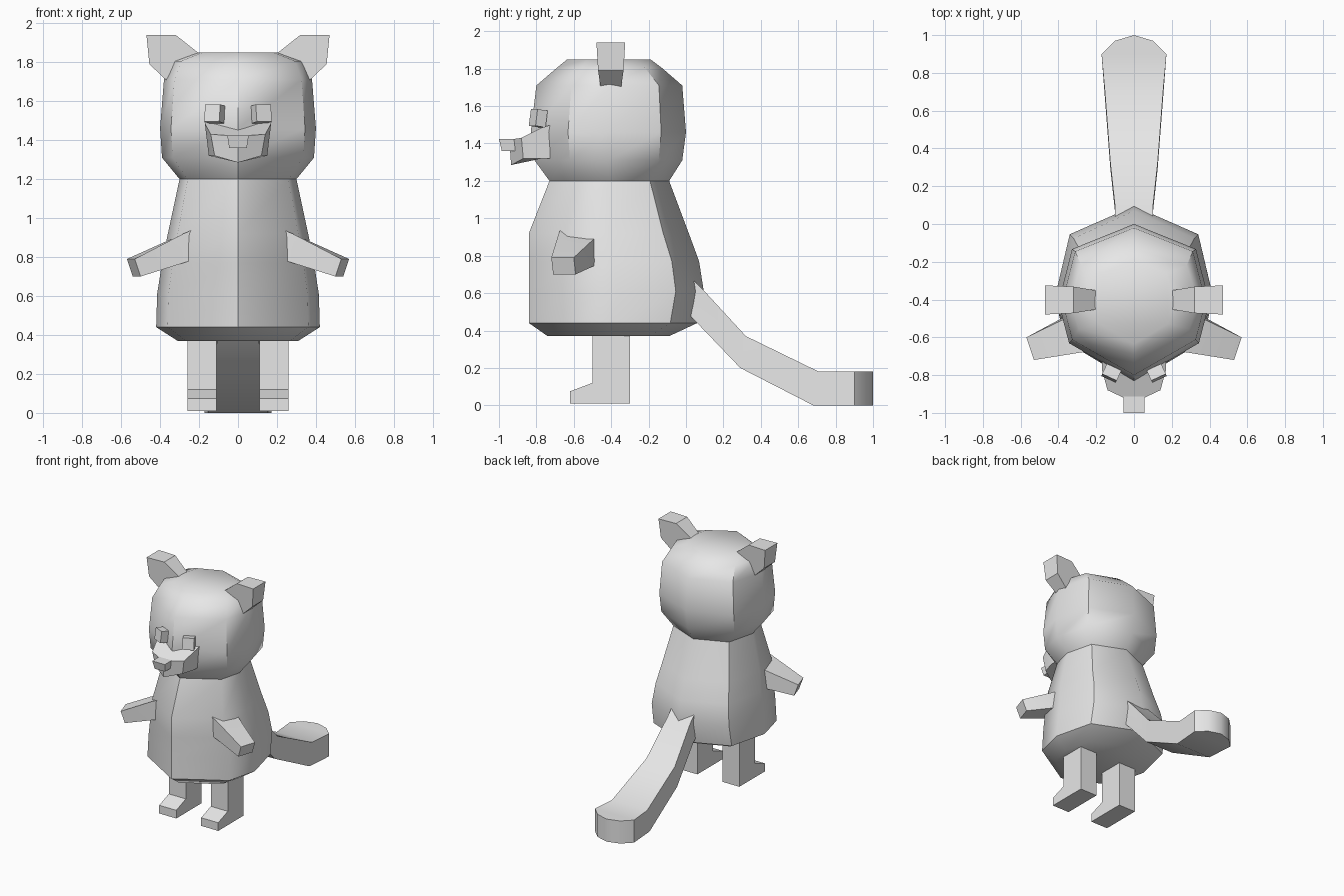
import bpy
import bmesh
import math
from mathutils import Matrix

if "Cube" in bpy.data.objects:
    bpy.data.objects.remove(bpy.data.objects["Cube"])

grey = bpy.data.materials.new("plain grey")
grey.diffuse_color = (0.8, 0.8, 0.8, 1)
grey.use_nodes = True
grey.node_tree.nodes["Principled BSDF"].inputs["Base Color"].default_value = grey.diffuse_color


def finish(name, bm, angle):
    """Turn a bmesh into a shaded object."""
    bmesh.ops.recalc_face_normals(bm, faces=bm.faces)
    mesh = bpy.data.meshes.new(name)
    bm.to_mesh(mesh)
    bm.free()
    mesh.materials.append(grey)
    obj = bpy.data.objects.new(name, mesh)
    bpy.context.collection.objects.link(obj)
    bpy.ops.object.select_all(action='DESELECT')
    obj.select_set(True)
    bpy.context.view_layer.objects.active = obj
    bpy.ops.object.shade_smooth_by_angle(angle=math.radians(angle))
    return obj


def loft(name, rings, angle=30):
    """Skin a series of equal-length closed rings and cap both ends."""
    bm = bmesh.new()
    loops = [[bm.verts.new(p) for p in ring] for ring in rings]
    for a, b in zip(loops, loops[1:]):
        n = len(a)
        for i in range(n):
            j = (i + 1) % n
            bm.faces.new((a[i], a[j], b[j], b[i]))
    bm.faces.new(loops[0])
    bm.faces.new(loops[-1])
    return finish(name, bm, angle)


def torso_ring(z, w, front, back):
    """Eight-sided outline with a pointed front and back."""
    length = back - front
    half = [(0.86 * w, front + 0.24 * length), (w, front + 0.5 * length),
            (0.82 * w, back - 0.16 * length)]
    return ([(0, front, z)] + [(x, y, z) for x, y in half] + [(0, back, z)]
            + [(-x, y, z) for x, y in reversed(half)])


# Body: pear shape with a bevelled bottom
loft("body", [torso_ring(*r) for r in (
    (0.37, 0.31, -0.74, -0.09), (0.44, 0.42, -0.84, 0.06),
    (0.61, 0.415, -0.84, 0.095), (0.77, 0.39, -0.84, 0.07),
    (0.92, 0.36, -0.84, 0.015), (1.20, 0.30, -0.73, -0.09))], 50)

# Head: rounded block
loft("head", [torso_ring(*r) for r in (
    (1.20, 0.30, -0.73, -0.09), (1.31, 0.39, -0.81, -0.02),
    (1.46, 0.40, -0.83, 0.0), (1.71, 0.38, -0.80, -0.02),
    (1.805, 0.34, -0.69, -0.13), (1.85, 0.21, -0.635, -0.19))], 44)

# Tail: sloping strip that widens to a rounded tip
tail_sections = [(0.10, -0.03, 0.74, -0.03, 0.53), (0.10, 0.09, 0.62, 0.06, 0.44),
                 (0.125, 0.32, 0.37, 0.29, 0.20), (0.155, 0.71, 0.18, 0.68, 0.0),
                 (0.172, 0.90, 0.18, 0.90, 0.0), (0.10, 0.97, 0.18, 0.97, 0.0)]
bm = bmesh.new()
rows = [[bm.verts.new(p) for p in ((-w, yt, zt), (w, yt, zt), (w, yb, zb), (-w, yb, zb))]
        for w, yt, zt, yb, zb in tail_sections]
for a, b in zip(rows, rows[1:]):
    for i in range(4):
        bm.faces.new((a[i], a[(i + 1) % 4], b[(i + 1) % 4], b[i]))
bm.faces.new(rows[0])
left_top, right_top, right_low, left_low = rows[-1]
top, low = bm.verts.new((0, 1.0, 0.18)), bm.verts.new((0, 1.0, 0))
bm.faces.new((left_top, right_top, top))
bm.faces.new((left_low, right_low, low))
bm.faces.new((right_top, right_low, low, top))
bm.faces.new((left_top, left_low, low, top))
finish("tail", bm, 45)

# Snout: wedge with a pointed plan, lofted from underside to top
snout_low = [(0.15, -0.72, 1.32), (0.15, -0.77, 1.32), (0.12, -0.87, 1.32), (0, -0.935, 1.285)]
snout_top = [(0.17, -0.72, 1.50), (0.17, -0.77, 1.485), (0.14, -0.88, 1.43), (0, -0.945, 1.42)]
loft("snout", [half + [(-x, y, z) for x, y, z in reversed(half[:-1])]
               for half in (snout_low, snout_top)])

# Nose: small block on the snout tip
loft("nose", [[(-w, -0.89, z), (w, -0.89, z), (w, y, z), (-w, y, z)]
              for w, y, z in ((0.045, -0.985, 1.36), (0.055, -1.0, 1.425))])

for side, s in (("left", -1), ("right", 1)):
    # Eye: thin block turned to follow the face
    bm = bmesh.new()
    bmesh.ops.create_cube(bm, size=1, matrix=(
        Matrix.Translation((0.12 * s, -0.79, 1.535))
        @ Matrix.Rotation(math.radians(25 * s), 4, 'Z')
        @ Matrix.Rotation(math.radians(-8), 4, 'X')
        @ Matrix.Diagonal((0.085, 0.06, 0.09, 1))))
    finish(side + "_eye", bm, 30)

    # Ear: flat five-sided slab leaning outward
    ear = [(0.20, 1.845, 0.05), (0.32, 1.94, 0.07), (0.47, 1.94, 0.077),
           (0.455, 1.79, 0.068), (0.36, 1.70, 0.055), (0.25, 1.72, 0.05)]
    loft(side + "_ear", [[(s * x, -0.402 + k * d, z) for x, z, d in ear] for k in (-1, 1)])

    # Arm: tapered block reaching out, forward and down
    arm = [[(0.22, -0.44, 0.945), (0.22, -0.67, 0.945), (0.22, -0.67, 0.79), (0.22, -0.44, 0.79)],
           [(0.28, -0.46, 0.92), (0.28, -0.68, 0.92), (0.31, -0.68, 0.76), (0.31, -0.46, 0.76)],
           [(0.57, -0.60, 0.79), (0.53, -0.72, 0.79), (0.50, -0.71, 0.70), (0.54, -0.59, 0.70)]]
    loft(side + "_arm", [[(s * x, y, z) for x, y, z in ring] for ring in arm])

    # Leg and foot: one side profile given width
    leg = [(-0.30, 0.01), (-0.30, 0.40), (-0.50, 0.40), (-0.50, 0.12),
           (-0.62, 0.075), (-0.62, 0.01)]
    loft(side + "_leg", [[(s * x, y, z) for y, z in leg] for x in (0.11, 0.26)])
